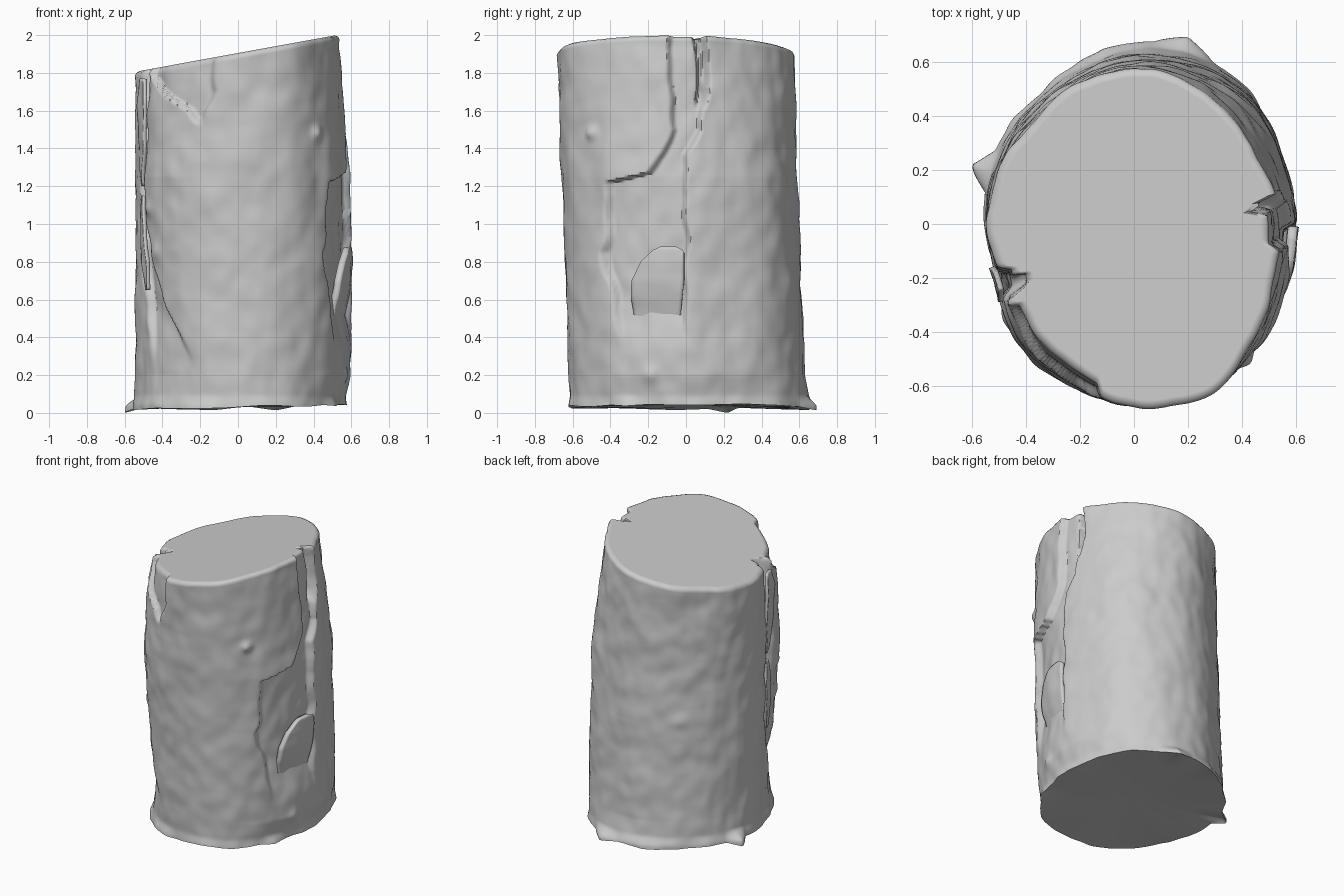
import bpy, bmesh, math
from mathutils import Vector, noise

if "Cube" in bpy.data.objects:
    bpy.data.objects.remove(bpy.data.objects["Cube"])

# Radius every 22.5 degrees from +x, at four heights
PROFILES = [
    (0.04, [.56, .575, .63, .66, .655, .60, .58, .565, .54, .53, .56, .60, .61, .62, .60, .565]),
    (0.20, [.595, .60, .64, .645, .63, .59, .57, .555, .545, .52, .54, .60, .62, .63, .62, .60]),
    (1.25, [.60, .595, .61, .60, .585, .555, .535, .54, .545, .55, .62, .645, .66, .67, .65, .61]),
    (1.95, [.54, .52, .53, .56, .575, .555, .525, .54, .54, .52, .575, .62, .68, .69, .625, .56]),
]
# Torn bark gaps: depth, edge softness, fade height, then rows of (z, start angle, end angle)
GAPS = [
    (.045, 3, .35, [(.3, -34, 2), (.45, -36, 0), (.7, -40, 0), (.85, -45, 0), (1.0, -42, 0), (1.22, -41, 0),
                    (1.27, -20, 0), (1.37, -13, 0), (1.5, -7, 8), (1.7, -8, 11), (1.93, -11, 8), (2.02, -9, 7)]),
    (.07, 2.5, .1, [(1.6, 6, 12), (1.8, 6, 12), (2.02, 5, 12)]),
    (.045, 3.5, .35, [(.2, 215, 250), (.28, 213, 247), (.6, 204, 225), (.7, 200, 222), (1.0, 198, 208),
                      (1.2, 198, 209), (1.65, 199, 210), (1.83, 199, 212)]),
    (.04, 3, .05, [(1.52, 251, 253), (1.6, 245, 254), (1.7, 226, 259), (1.78, 215, 259), (1.9, 211, 259)]),
    (.05, 2.5, .1, [(1.6, 204, 210), (1.75, 204, 212), (1.9, 204, 212)]),
]
# Knobs: angle, z, height, size
KNOBS = [(-50, 1.48, .025, .05), (216, 1.08, .02, .06), (222, .85, .02, .07), (-18, .2, .015, .06), (120, .9, .012, .08)]
# Spikes on the bottom lip: angle, length, width
SPIKES = [(160, .06, 4), (74, .045, 5), (-32, .02, 5), (100, .015, 6)]


def smooth(t):
    t = max(0, min(1, t))
    return t * t * (3 - 2 * t)


def turn(a, b):
    return (a - b + 180) % 360 - 180


def at(rows, z):
    """Interpolate rows keyed by their first value."""
    for p, q in zip(rows, rows[1:]):
        if p[0] <= z <= q[0]:
            t = (z - p[0]) / (q[0] - p[0])
            return [a + (b - a) * t for a, b in zip(p[1:], q[1:])]
    return None


def base_radius(deg, z):
    k = (deg % 360) / 22.5
    i, f = int(k) % 16, k % 1
    rows = []
    for h, r in PROFILES:
        a, b, c, d = (r[(i + j) % 16] for j in (-1, 0, 1, 2))
        rows.append((h, b + .5 * f * (c - a + f * (2*a - 5*b + 4*c - d + f * (3*(b - c) + d - a)))))
    return at(rows, max(.04, min(1.95, z)))[0]


def bark_radius(deg, z):
    r = base_radius(deg, z)
    c, s = math.cos(math.radians(deg)), math.sin(math.radians(deg))
    p = Vector((c, s, z * 1.3))
    r += noise.noise(p * 3.5) * .010 + noise.noise(p * 7) * .006
    for depth, soft, fade, rows in GAPS:
        span = at(rows, z)
        if span:
            mid, half = (span[0] + span[1]) / 2, (span[1] - span[0]) / 2
            edge = half - abs(turn(deg, mid + noise.noise(Vector((z * 6, depth * 90, 0))) * 3))
            r -= depth * smooth(edge / soft + .3) * smooth((z - rows[0][0]) / fade)
    for a, h, lift, size in KNOBS:
        d2 = (math.radians(turn(deg, a)) * r) ** 2 + (z - h) ** 2
        r += lift * math.exp(-d2 / (size * size * .5))
    # flared lip at the foot
    lip = smooth((.1 - z) / .07)
    r += lip * (.012 + .012 * noise.noise(p * 5))
    for a, length, w in SPIKES:
        r += lip * length * max(0, 1 - abs(turn(deg, a)) / (2 * w))
    return r


def polar(deg, r, z):
    return Vector((r * math.cos(math.radians(deg)), r * math.sin(math.radians(deg)), z))


def top_z(x):
    return min(2.0, 1.905 + .182 * x)


def finish(name, bm):
    bmesh.ops.recalc_face_normals(bm, faces=bm.faces)
    me = bpy.data.meshes.new(name)
    bm.to_mesh(me)
    bm.free()
    ob = bpy.data.objects.new(name, me)
    bpy.context.collection.objects.link(ob)
    bpy.ops.object.select_all(action='DESELECT')
    ob.select_set(True)
    bpy.context.view_layer.objects.active = ob
    bpy.ops.object.shade_smooth_by_angle(angle=math.radians(55))
    return ob


# Log: wall rows plus slanted top and uneven bottom
N, M = 300, 170
bm = bmesh.new()
rings = []


def bottom_z(x, y):
    return .03 + .022 * x + .012 * noise.noise(Vector((x * 3, y * 3, 7)))


for s in (.3, .65, .96):
    ring = []
    for i in range(N):
        d = i * 360 / N
        p = polar(d, bark_radius(d, .03) * s, 0)
        p.z = bottom_z(p.x, p.y) + .02 * (1 - s)
        ring.append(bm.verts.new(p))
    rings.append(ring)
for j in range(M + 1):
    ring = []
    for i in range(N):
        d = i * 360 / N
        foot = polar(d, base_radius(d, 0), 0)
        lo = bottom_z(foot.x, foot.y)
        for a, length, w in SPIKES:
            lo -= .4 * length * max(0, 1 - abs(turn(d, a)) / (2 * w))
        lo = max(0, lo)
        hi = top_z(base_radius(d, 1.9) * math.cos(math.radians(d))) - .022
        z = lo + (hi - lo) * j / M
        ring.append(bm.verts.new(polar(d, bark_radius(d, z), z)))
    rings.append(ring)
for inset, s in ((.008, 1), (.025, 1), (.032, 1), (.032, .7), (.032, .35)):
    ring = []
    for v in rings[M + 3]:
        r = v.co.xy.length
        p = v.co * ((r - inset) / r * s)
        p.z = top_z(p.x) - (.008 if inset == .008 else 0)
        ring.append(bm.verts.new(p))
    rings.append(ring)
for a, b in zip(rings, rings[1:]):
    for i in range(N):
        k = (i + 1) % N
        bm.faces.new((a[i], a[k], b[k], b[i]))
for ring, z in ((rings[0], .05), (rings[-1], top_z(0))):
    c = bm.verts.new((0, 0, z))
    for i in range(N):
        bm.faces.new((ring[i], ring[(i + 1) % N], c))
finish("log", bm)


# Loose bark flakes: rows of (z, start angle, end angle, lift)
def flake(name, rows, thick=.02, nu=14, nv=30):
    bm = bmesh.new()
    grid = []
    for j in range(nv + 1):
        z = rows[0][0] + (rows[-1][0] - rows[0][0]) * j / nv
        a, b, lift = at(rows, min(z, rows[-1][0])) or rows[-1][1:]
        line = []
        for i in range(nu + 1):
            d = a + (b - a) * i / nu
            line.append(bm.verts.new(polar(d, base_radius(d, z) + lift
                        + .008 * noise.noise(Vector((d * .1, z * 8, 3))), z)))
        grid.append(line)
    for p, q in zip(grid, grid[1:]):
        for i in range(nu):
            bm.faces.new((p[i], p[i + 1], q[i + 1], q[i]))
    ob = finish(name, bm)
    mod = ob.modifiers.new("thickness", 'SOLIDIFY')
    mod.thickness = thick


flake("right_flake", [(.4, -28, -4, -.06), (.6, -29, -2, -.01), (.7, -28, -1, .005),
                      (.8, -23, -1, .01), (.86, -17, -1, .007), (.88, -13, -5, .003)], .035)
flake("left_upper_flake", [(1.2, 199, 201, .0), (1.4, 197, 208, .01), (1.65, 197, 210, .03),
                           (1.77, 199, 206, .025)])
flake("left_lower_flake", [(.65, 203, 206, 0), (.8, 199, 208, .008), (1.0, 198, 205, .005), (1.15, 199, 202, 0)])
